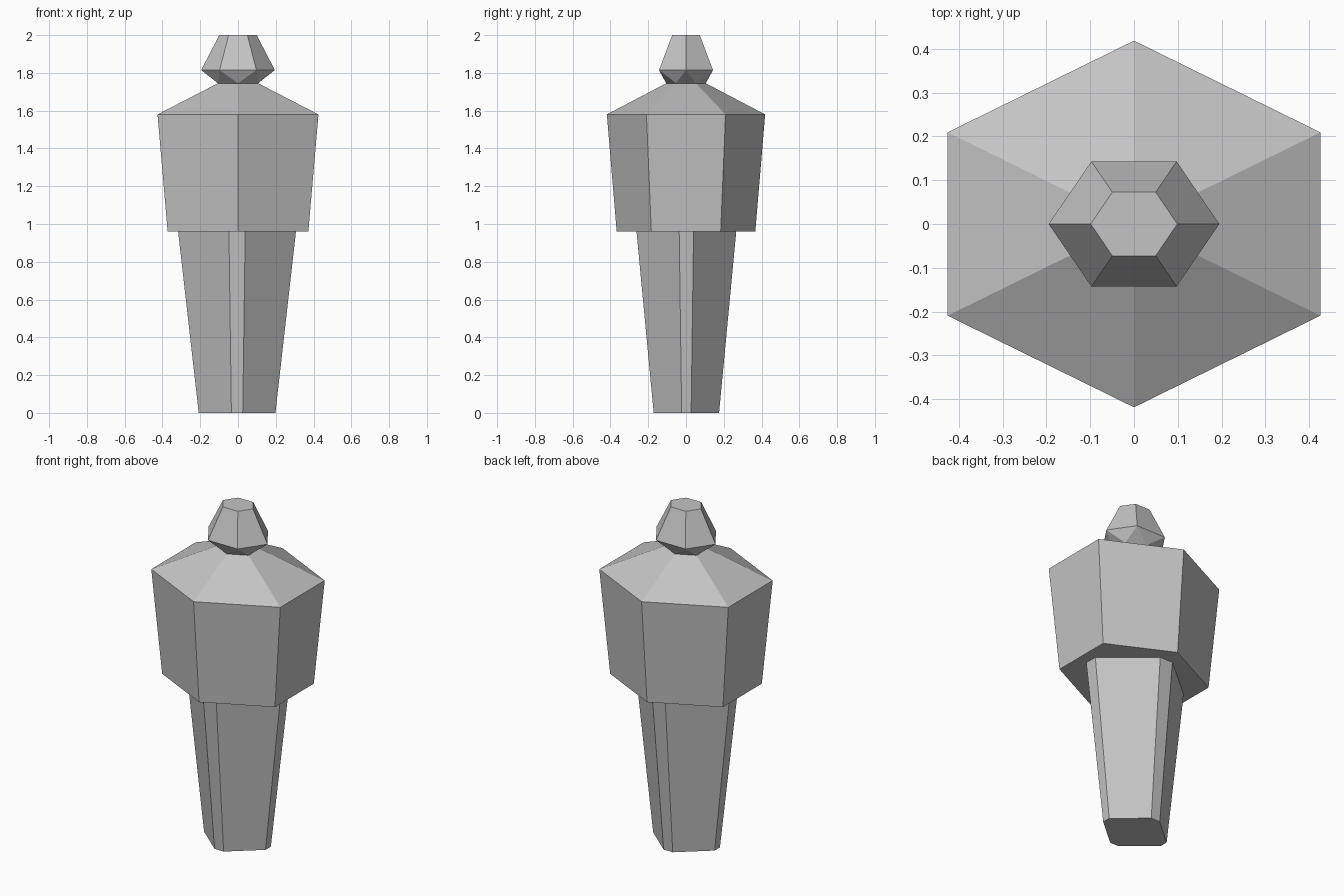
import bpy, bmesh, math

cube = bpy.data.objects.get("Cube")
if cube:
    bpy.data.objects.remove(cube, do_unlink=True)

# Single grey material
GREY = (0.55, 0.55, 0.55, 1)
grey = bpy.data.materials.new("plain grey")
grey.use_nodes = True
grey.diffuse_color = GREY
grey.node_tree.nodes["Principled BSDF"].inputs["Base Color"].default_value = GREY


def hexagon(rx, ry, z, start):
    angles = [math.radians(start + 60 * i) for i in range(6)]
    return [(rx * math.cos(a), ry * math.sin(a), z) for a in angles]


def cut_diamond(x, y, nx, ny, z, cx=0.0, cy=0.0):
    """Diamond with its four corners cut flat, counter-clockwise."""
    pts = [(x, -ny), (x, ny), (nx, y), (-nx, y),
           (-x, ny), (-x, -ny), (-nx, -y), (nx, -y)]
    return [(px + cx, py + cy, z) for px, py in pts]


def loft(name, rings, cap_bottom=True, cap_top=True, twisted=()):
    """Skin rings together; twisted spans zigzag between offset rings."""
    bm = bmesh.new()
    loops = [[bm.verts.new(p) for p in ring] for ring in rings]
    n = len(loops[0])
    for s, (low, high) in enumerate(zip(loops, loops[1:])):
        for i in range(n):
            j = (i + 1) % n
            if s in twisted:
                bm.faces.new((low[i], high[j], high[i]))
                bm.faces.new((low[i], low[j], high[j]))
            else:
                bm.faces.new((low[i], low[j], high[j], high[i]))
    if cap_bottom:
        bm.faces.new(loops[0][::-1])
    if cap_top:
        bm.faces.new(loops[-1])
    mesh = bpy.data.meshes.new(name)
    bm.to_mesh(mesh)
    bm.free()
    mesh.materials.append(grey)
    obj = bpy.data.objects.new(name, mesh)
    bpy.context.collection.objects.link(obj)
    return obj


# Tapered lower body
loft("lower_body", [
    cut_diamond(0.203, 0.173, 0.03, 0.025, 0, -0.005, 0.002),
    cut_diamond(0.312, 0.264, 0.043, 0.038, 0.96, -0.005, 0.002),
], cap_top=False)

# Torso with sloping shoulders, corner pointing forward
neck = hexagon(0.123, 0.105, 1.745, 30)
loft("torso", [
    hexagon(0.43, 0.367, 0.96, 30),
    hexagon(0.492, 0.419, 1.58, 30),
    neck,
], cap_top=False)

# Faceted head, flat side forward, zigzag chin below
loft("head", [
    neck,
    hexagon(0.195, 0.165, 1.815, 0),
    hexagon(0.099, 0.084, 2.0, 0),
], cap_bottom=False, twisted=(0,))
